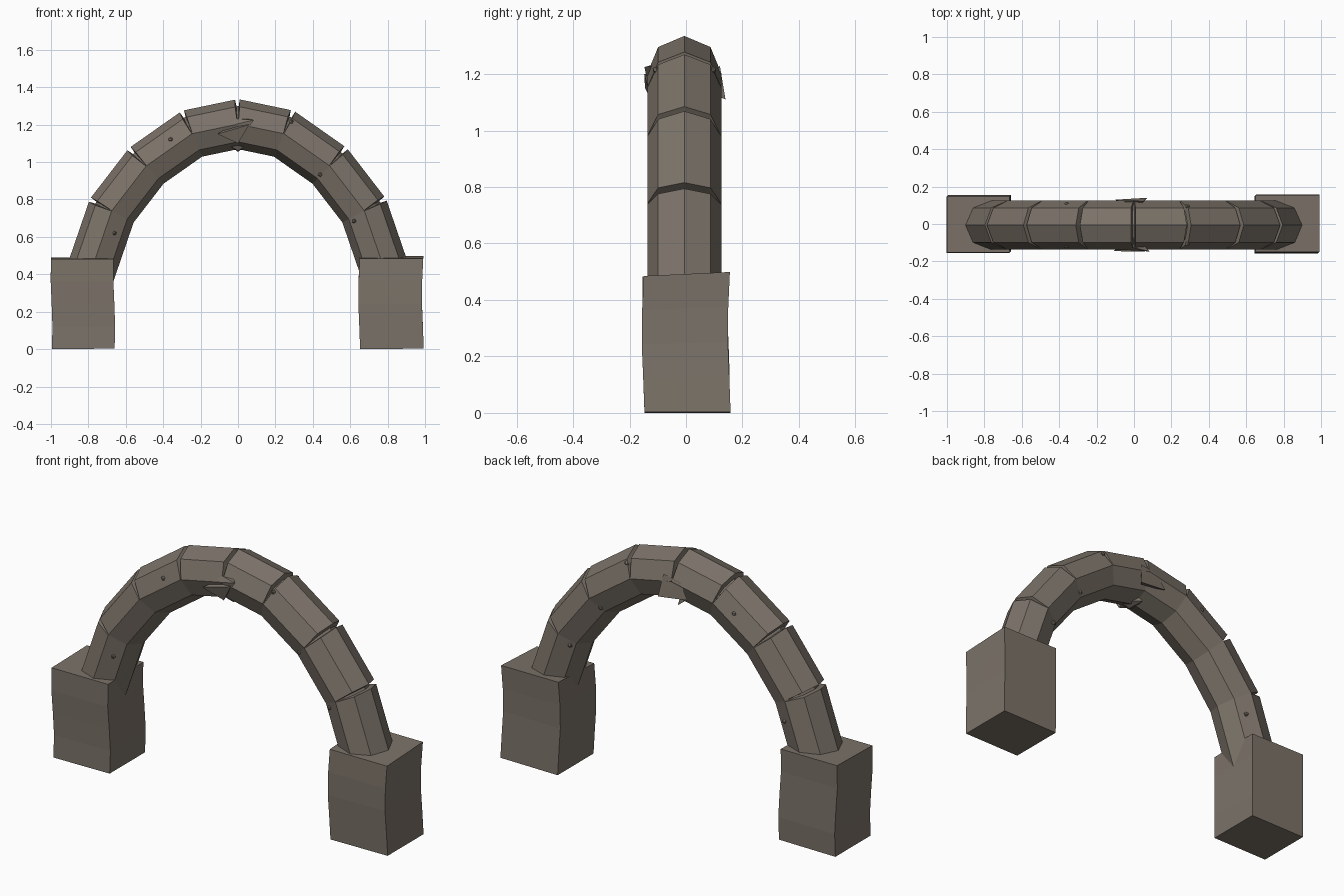
import bpy, bmesh, math, random
from mathutils import Vector

if "Cube" in bpy.data.objects:
    bpy.data.objects.remove(bpy.data.objects["Cube"])

random.seed(4)
stone = bpy.data.materials.new("stone")
stone.diffuse_color = (0.20, 0.17, 0.14, 1)
stone.use_nodes = True
stone.node_tree.nodes["Principled BSDF"].inputs["Base Color"].default_value = stone.diffuse_color


def finish(bm, name):
    bmesh.ops.recalc_face_normals(bm, faces=bm.faces)
    me = bpy.data.meshes.new(name)
    bm.to_mesh(me)
    bm.free()
    me.materials.append(stone)
    ob = bpy.data.objects.new(name, me)
    bpy.context.collection.objects.link(ob)
    return ob


# Arch: eight straight stones with an octagonal section, grooved at the joints
R, Y0 = 0.131, -0.006
half = [(-0.79, 0.405), (-0.675, 0.74), (-0.49, 0.98), (-0.245, 1.152)]
path = [Vector((x, 0, z)) for x, z in half + [(0, 1.203)] + [(-x, z) for x, z in half[::-1]]]

bm = bmesh.new()
rings = []


def ring(pos, normal, out_drop=0.0, tangent=None, shift=0.0):
    vs = []
    for k in range(8):
        a = k * math.tau / 8
        outer = max(0.0, math.cos(a))
        r = R - (out_drop if outer > 0.1 else 0)
        p = pos + normal * (r * math.cos(a)) + Vector((0, Y0 + r * math.sin(a), 0))
        if tangent:
            p += tangent * (shift * (1 if outer > 0.1 else 0.15))
        vs.append(bm.verts.new(p))
    rings.append(vs)


def left_of(t):
    return Vector((-t.z, 0, t.x))


for i, p in enumerate(path):
    a = (p - path[i - 1]).normalized() if i else None
    b = (path[i + 1] - p).normalized() if i < len(path) - 1 else None
    if a is None or b is None:
        ring(p, left_of(a or b))
        continue
    n = (left_of(a) + left_of(b)).normalized()
    n /= n.dot(left_of(a))
    ring(p, n, 0, a, -0.016)
    ring(p, n, 0.036, a, -0.008)
    ring(p, n, 0.036, b, 0.004)
    ring(p, n, 0, b, 0.009)
for r0, r1 in zip(rings, rings[1:]):
    for k in range(8):
        j = (k + 1) % 8
        bm.faces.new((r0[k], r0[j], r1[j], r1[k]))
bm.faces.new(rings[0])
bm.faces.new(rings[-1])
finish(bm, "arch_stones")


# Footing blocks with slightly uneven faces
def block(name, x0, x1, y0, y1, top, tilt, phase):
    bm = bmesh.new()
    bmesh.ops.create_cube(bm, size=1)
    bmesh.ops.subdivide_edges(bm, edges=bm.edges[:], cuts=3, use_grid_fill=True)
    for v in bm.verts:
        u = v.co + Vector((0.5, 0.5, 0.5))
        wob = 0.005 * math.sin(5 * u.z + phase)
        v.co = Vector((x0 + (x1 - x0) * u.x + wob,
                       y0 + (y1 - y0) * u.y + wob,
                       u.z * (top + tilt * (u.y - 0.5)) + 0.003 * (1 - u.z) * u.x))
    finish(bm, name)


block("left_footing", -0.997, -0.662, -0.15, 0.15, 0.486, 0.006, 0.5)
block("right_footing", 0.648, 0.988, -0.152, 0.153, 0.492, 0.014, 1.8)


# Chipped keystone shards at the crown
def shard(name, pts):
    bm = bmesh.new()
    for p in pts:
        bm.verts.new(p)
    bmesh.ops.convex_hull(bm, input=bm.verts[:])
    finish(bm, name)


shard("front_upper_shard", [(-0.07, -0.11, 1.235), (0.085, -0.147, 1.225), (0.06, -0.14, 1.19),
                            (-0.02, -0.14, 1.20), (0.0, -0.06, 1.24)])
shard("front_lower_shard", [(-0.11, -0.145, 1.15), (0.06, -0.148, 1.20), (0.0, -0.12, 1.10),
                            (0.0, -0.05, 1.14), (-0.01, -0.09, 1.21)])
shard("back_shard", [(-0.10, 0.13, 1.13), (0.07, 0.14, 1.11), (0.05, 0.12, 1.23),
                     (-0.05, 0.12, 1.21), (0.0, 0.05, 1.15)])
shard("under_shard", [(-0.05, -0.06, 1.09), (0.05, -0.05, 1.09), (0.0, 0.07, 1.055),
                      (0.0, -0.04, 1.06), (0.0, 0.0, 1.14)])

# Small pebbles set in the faces
for n, (x, z, y) in enumerate([(0.285, 1.215, 0.10), (0.44, 0.935, 0.102), (0.62, 0.685, 0.105),
                               (-0.36, 1.12, 0.112), (-0.66, 0.62, 0.108)]):
    for side in (-1, 1):
        bm = bmesh.new()
        bmesh.ops.create_icosphere(bm, subdivisions=1, radius=0.013)
        for v in bm.verts:
            v.co = v.co * random.uniform(0.85, 1.1) + Vector((x, Y0 + side * y, z))
        finish(bm, f"pebble_{n}_{'front' if side < 0 else 'back'}")
